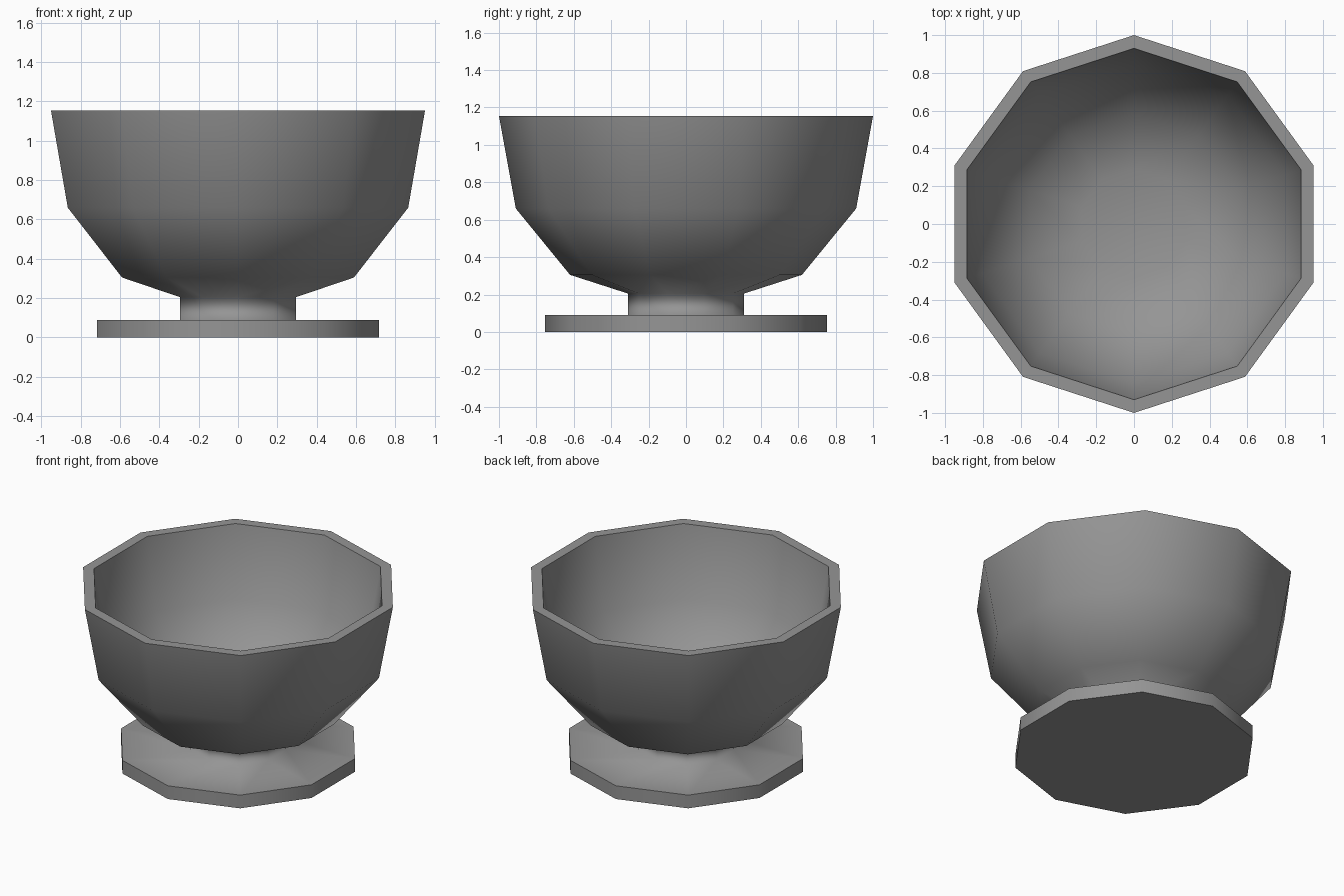
import bpy, bmesh, math

cube = bpy.data.objects.get("Cube")
if cube:
    bpy.data.objects.remove(cube, do_unlink=True)

SIDES = 10

# Single grey material
grey = bpy.data.materials.new("grey")
grey.use_nodes = True
colour = (0.3, 0.3, 0.3, 1)
grey.diffuse_color = colour
grey.node_tree.nodes["Principled BSDF"].inputs["Base Color"].default_value = colour

# Profile from the foot's underside, up the outside and down the inside:
# radius, height, whether the ring is a hard edge
PROFILE = [
    (0.755, 0.0, True),     # foot
    (0.755, 0.09, True),
    (0.31, 0.09, False),    # stem
    (0.31, 0.205, False),
    (0.62, 0.305, False),   # bowl outside
    (0.91, 0.66, False),
    (1.0, 1.155, True),     # rim
    (0.93, 1.155, True),
    (0.845, 0.68, False),   # bowl inside
    (0.58, 0.36, False),
    (0.29, 0.27, False),
]


def lathe(name, profile):
    """Turn a profile into a closed ten-sided solid with chosen hard rings."""
    bm = bmesh.new()
    rings = []
    for radius, z, _ in profile:
        ring = []
        for i in range(SIDES):
            a = math.pi / 2 + math.tau * i / SIDES
            ring.append(bm.verts.new((radius * math.cos(a), radius * math.sin(a), z)))
        rings.append(ring)
    for low, high in zip(rings, rings[1:]):
        for i in range(SIDES):
            j = (i + 1) % SIDES
            bm.faces.new((low[i], low[j], high[j], high[i]))
    bm.faces.new(rings[0][::-1])
    bm.faces.new(rings[-1])
    for face in bm.faces:
        face.smooth = True
    for ring, (_, _, hard) in zip(rings, profile):
        for i in range(SIDES):
            edge = bm.edges.get((ring[i], ring[(i + 1) % SIDES]))
            edge.smooth = not hard
    bmesh.ops.recalc_face_normals(bm, faces=bm.faces)
    mesh = bpy.data.meshes.new(name)
    bm.to_mesh(mesh)
    bm.free()
    mesh.materials.append(grey)
    obj = bpy.data.objects.new(name, mesh)
    bpy.context.collection.objects.link(obj)
    return obj


lathe("footed_bowl", PROFILE)
